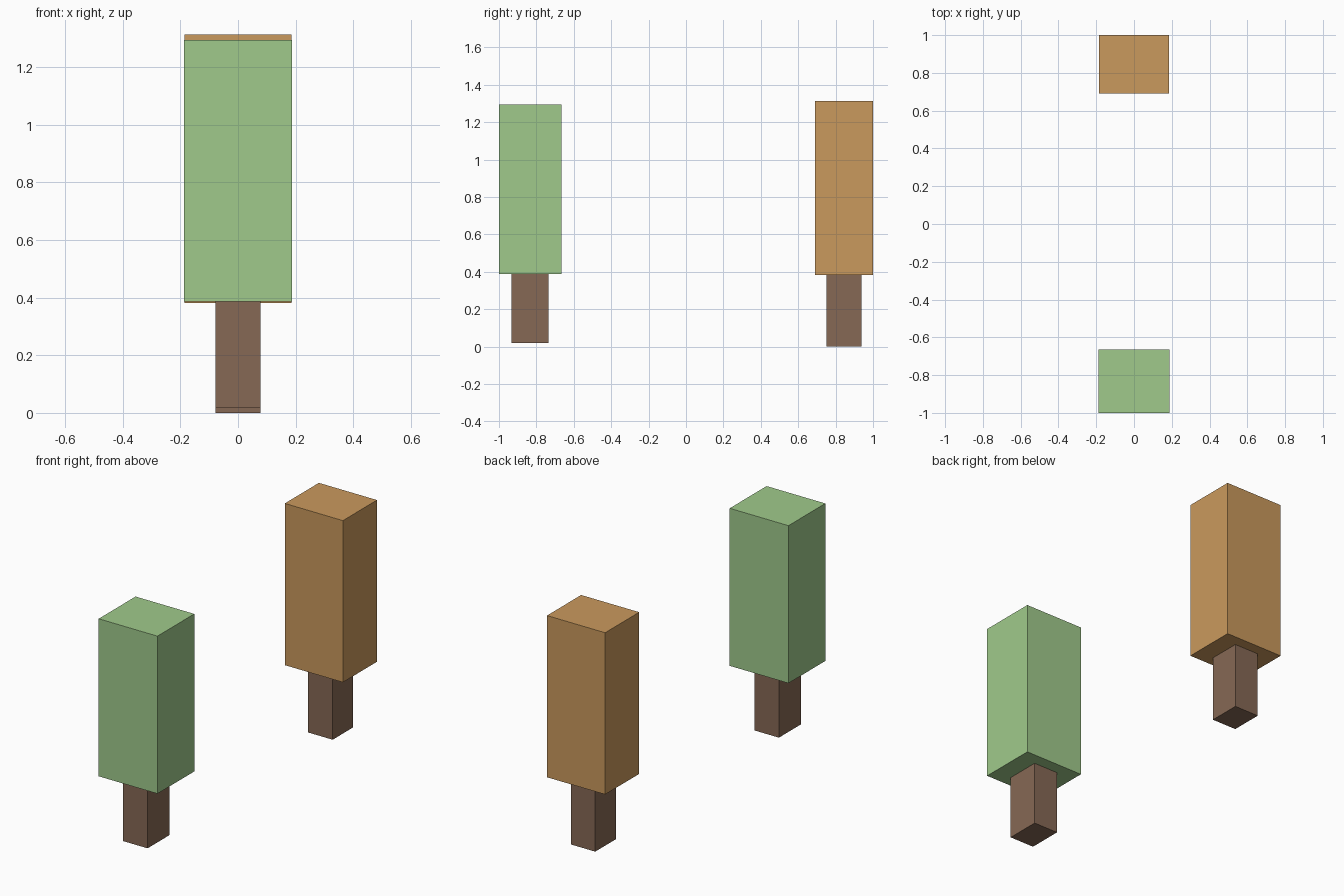
import bpy

if "Cube" in bpy.data.objects:
    bpy.data.objects.remove(bpy.data.objects["Cube"])


def material(name, color):
    mat = bpy.data.materials.new(name)
    mat.diffuse_color = (*color, 1)
    mat.use_nodes = True
    mat.node_tree.nodes["Principled BSDF"].inputs["Base Color"].default_value = mat.diffuse_color
    return mat


def box(name, lo, hi, mat):
    """Axis-aligned box between two corners."""
    centre = [(a + b) / 2 for a, b in zip(lo, hi)]
    bpy.ops.mesh.primitive_cube_add(size=1, location=centre)
    ob = bpy.context.object
    ob.name = name
    ob.scale = [b - a for a, b in zip(lo, hi)]
    bpy.ops.object.transform_apply(location=False, rotation=False, scale=True)
    ob.data.materials.append(mat)


bark = material("bark", (0.24, 0.14, 0.09))
green = material("green_leaves", (0.35, 0.59, 0.26))
orange = material("orange_leaves", (0.59, 0.32, 0.11))


def tree(name, leaves, crown_y, trunk_y, z, half_x):
    """Block tree: z holds ground, crown base and crown top heights."""
    box(name + "_trunk", (-0.078, trunk_y[0], z[0]), (0.078, trunk_y[1], z[1]), bark)
    box(name + "_crown", (-half_x, crown_y[0], z[1]), (half_x, crown_y[1], z[2]), leaves)


# Front green tree and back autumn tree
tree("green_tree", green, (-1.0, -0.665), (-0.934, -0.734), (0.018, 0.387, 1.294), 0.187)
tree("autumn_tree", orange, (0.69, 1.0), (0.75, 0.937), (0.0, 0.382, 1.313), 0.185)
